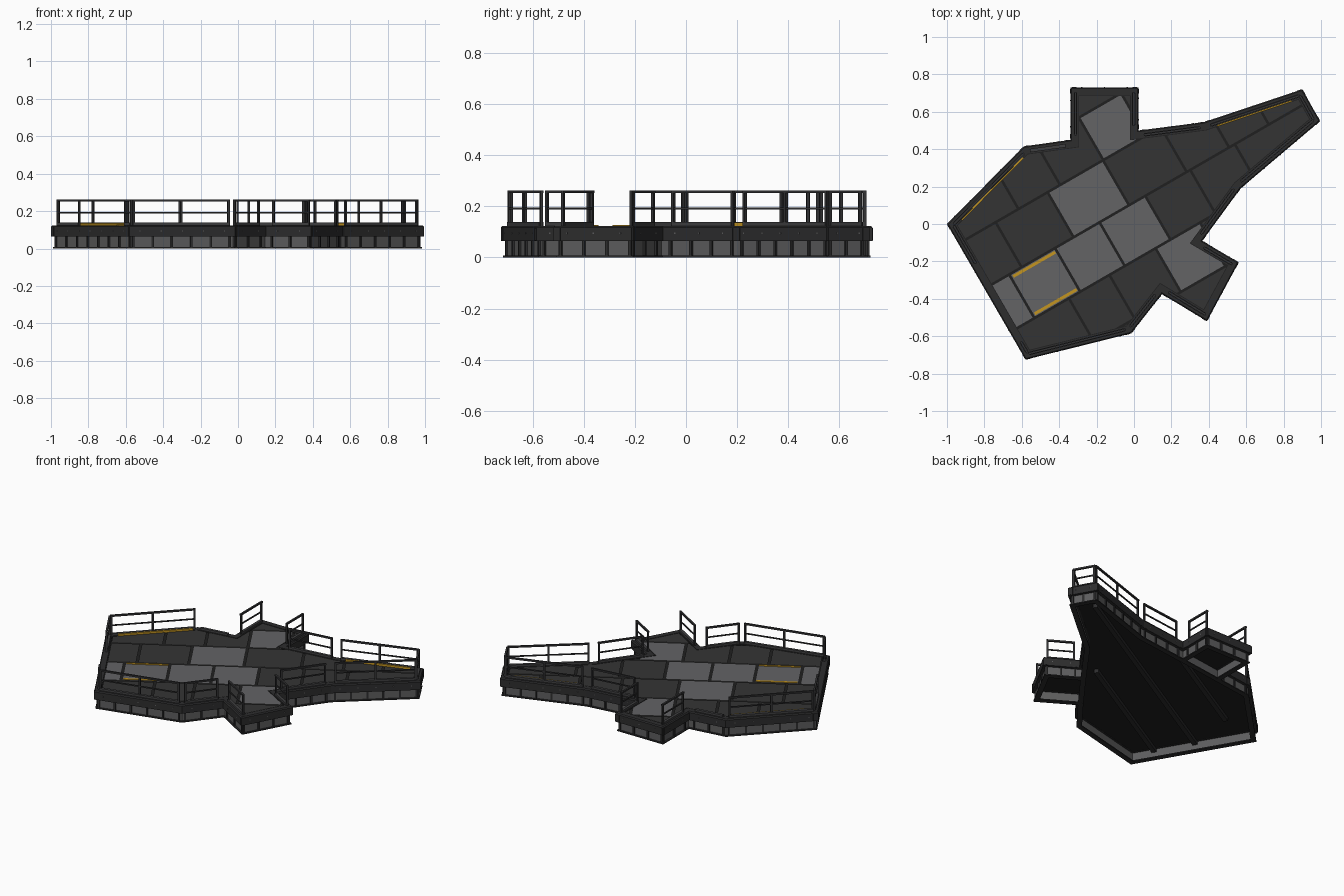
import bpy, bmesh, math
from mathutils import Vector

if "Cube" in bpy.data.objects:
    bpy.data.objects.remove(bpy.data.objects["Cube"])

# ---------- colours ----------
def mat(name, r, g, b):
    m = bpy.data.materials.new(name)
    m.diffuse_color = (r, g, b, 1)
    m.use_nodes = True
    m.node_tree.nodes["Principled BSDF"].inputs["Base Color"].default_value = m.diffuse_color
    return m

DARK = mat("dark_panel", .034, .034, .034)
LIGHT = mat("light_panel", .125, .125, .13)
FRAME = mat("frame_charcoal", .026, .026, .027)
SEAM = mat("seam_black", .014, .014, .014)
WALL = mat("wall_grey", .11, .11, .112)
CURB = mat("curb_grey", .05, .05, .052)
RAIL = mat("rail_grey", .032, .032, .034)
YELLOW = mat("warning_yellow", .55, .30, .015)

# ---------- platform outline, clockwise seen from above ----------
OUT = [Vector(p) for p in [
    (-1, 0), (-.59, .415), (-.34, .45), (-.34, .73), (.025, .73), (.025, .50),
    (.375, .545), (.90, .72), (.995, .55), (.57, .19), (.365, -.09),
    (.56, -.205), (.39, -.52), (.15, -.375), (-.015, -.585), (-.58, -.725)]]
N = len(OUT)
U, V = Vector((math.cos(math.pi / 6), .5)), Vector((-.5, math.cos(math.pi / 6)))

def inward(i):
    d = (OUT[(i + 1) % N] - OUT[i]).normalized()
    return Vector((d.y, -d.x))

def inset(t):
    pts = []
    for i in range(N):
        a, b = inward(i - 1 if i else N - 1), inward(i)
        pts.append(OUT[i] + (a + b) * (t / (1 + a.dot(b))))
    return pts

def finish(bm, name, material, recalc=True):
    if recalc:
        bmesh.ops.recalc_face_normals(bm, faces=bm.faces)
    me = bpy.data.meshes.new(name)
    bm.to_mesh(me)
    bm.free()
    me.materials.append(material)
    ob = bpy.data.objects.new(name, me)
    bpy.context.collection.objects.link(ob)
    return ob

def ring(name, profile, material):
    """Sweep a closed (inset, z) profile round the outline."""
    bm = bmesh.new()
    loops = [[bm.verts.new((p.x, p.y, z)) for p in inset(t)] for t, z in profile]
    for k in range(len(loops)):
        a, b = loops[k], loops[(k + 1) % len(loops)]
        for i in range(N):
            j = (i + 1) % N
            bm.faces.new((a[i], a[j], b[j], b[i]))
    return finish(bm, name, material)

def bar(bm, a, b, w, z0, z1):
    """Box along a-b of width w, from z0 to z1."""
    d = (b - a).normalized()
    n = Vector((-d.y, d.x)) * (w / 2)
    c = [a - n, b - n, b + n, a + n]
    lo = [bm.verts.new((p.x, p.y, z0)) for p in c]
    hi = [bm.verts.new((p.x, p.y, z1)) for p in c]
    bm.faces.new(lo[::-1])
    bm.faces.new(hi)
    for i in range(4):
        j = (i + 1) % 4
        bm.faces.new((lo[i], lo[j], hi[j], hi[i]))

def sheet(name, z, t, material, up=True, cell=None):
    """Flat sheet of the inset outline, optionally clipped to a (u0,u1,v0,v1) cell."""
    bm = bmesh.new()
    bm.faces.new([bm.verts.new((p.x, p.y, z)) for p in inset(t)])
    bmesh.ops.triangulate(bm, faces=bm.faces)
    if cell:
        u0, u1, v0, v1 = cell
        for axis, lim, s in ((U, u0, -1), (U, u1, 1), (V, v0, -1), (V, v1, 1)):
            bmesh.ops.bisect_plane(bm, geom=bm.verts[:] + bm.edges[:] + bm.faces[:], dist=1e-5,
                                   plane_co=(axis * lim).to_3d(), plane_no=(axis * s).to_3d(),
                                   clear_outer=True)
    if not bm.faces:
        bm.free()
        return
    bm.normal_update()
    for f in bm.faces:
        if (f.normal.z > 0) != up:
            f.normal_flip()
    finish(bm, name, material, False)

# ---------- frame, skirt wall and base flange ----------
ring("rim_frame", [(0, .065), (0, .117), (.006, .124), (.042, .124), (.042, .065)], FRAME)
ring("skirt_wall", [(.02, .004), (.02, .067), (.03, .067), (.03, .004)], WALL)
ring("base_flange", [(.008, 0), (.008, .007), (.042, .007), (.042, 0)], FRAME)
sheet("deck_bed", .119, .03, SEAM)
sheet("deck_underside", .066, .03, SEAM, up=False)

# ---------- deck panels: rows across v, cuts along u, light columns ----------
ROWS = [
    (-.95, -.44, [-1.3, -.33, -.1, 1.3], []),
    (-.44, -.17, [-1.3, -.50, -.25, .035, .31, 1.3], [3]),
    (-.17, .10, [-1.3, -.713, -.43, -.155, .127, .405, .68, 1.3], [0, 1, 2, 3]),
    (.10, .378, [-1.3, -.636, -.315, .027, .383, .645, .89, 1.3], [2]),
    (.378, .64, [-1.3, -.495, -.238, .029, .29, 1.3], [3]),
    (.64, .95, [-1.3, 1.3], [])]
G = .007
for r, (v0, v1, cuts, light) in enumerate(ROWS):
    for k in range(len(cuts) - 1):
        sheet(f"deck_panel_{r}_{k}", .1235, .046, LIGHT if k in light else DARK,
              cell=(cuts[k] + G, cuts[k + 1] - G, v0 + G, v1 - G))

# ---------- edge parts: curbs, rails, wall posts, bolts ----------
NO_RAIL = {1, 3, 11}          # plain edge and the two docking edges
NO_CURB = {3, 11}
curbs, rails, posts, bolts = (bmesh.new() for _ in range(4))

def railing(a, b):
    n = max(1, round((b - a).length / .27))
    d = (b - a).normalized() * .006
    for k in range(n + 1):
        p = a.lerp(b, k / n)
        bar(rails, p - d, p + d, .011, .122, .262)
    bar(rails, a - d, b + d, .012, .252, .263)
    bar(rails, a, b, .007, .188, .196)

for i in range(N):
    a, b, n = OUT[i], OUT[(i + 1) % N], inward(i)
    L = (b - a).length
    d = (b - a) / L
    spans = [(.03, L - .03)]
    if i == N - 1:            # gangway opening in the stern edge
        spans = [(.03, .09), (L - .255, L - .03)]
    for s, e in spans:
        p, q = a + d * s + n * .027, a + d * e + n * .027
        if i not in NO_CURB:
            bar(curbs, p, q, .018, .122, .138)
        if i not in NO_RAIL:
            railing(p, q)
    m = max(2, round(L / .12))
    for k in range(m + 1):    # skirt wall posts
        c = a + d * (.025 + (L - .05) * k / m) + n * .019
        bar(posts, c - d * .006, c + d * .006, .014, .004, .066)
    for k in range(m):        # small bolts on the rim face
        c = a + d * (L * (k + .5) / m) + n * .0005
        bar(bolts, c - d * .003, c + d * .003, .004, .091, .097)
    # rim seam cover near each corner
    for s in (.02, L - .02):
        c = a + d * s + n * .001
        bar(posts, c - d * .012, c + d * .012, .005, .067, .116)
finish(curbs, "edge_curbs", CURB)
finish(rails, "guard_rails", RAIL)
finish(posts, "wall_posts", FRAME)
finish(bolts, "rim_bolts", WALL)

# ---------- underside beams and walls across the two bay necks ----------
beams = bmesh.new()
for v, u0, u1 in ((-.17, -.83, .22), (.10, -.83, .98), (.378, -.62, .20)):
    bar(beams, U * u0 + V * v, U * u1 + V * v, .03, .04, .067)
finish(beams, "underside_beams", FRAME)
walls, flanges = bmesh.new(), bmesh.new()
for i, j in ((10, 13), (2, 5)):
    a, b = inset(.025)[i], inset(.025)[j]
    bar(walls, a, b, .01, .004, .067)
    bar(flanges, a, b, .034, .0005, .0065)
finish(walls, "neck_walls", WALL)
finish(flanges, "neck_flanges", FRAME)

# ---------- yellow warning stripes ----------
st = bmesh.new()
for v in (.08, -.15):
    bar(st, U * -.70 + V * v, U * -.44 + V * v, .016, .122, .127)
for i, s, e in ((0, .07, .54), (6, .06, .48)):
    a, n = OUT[i], inward(i)
    d = (OUT[i + 1] - a).normalized()
    bar(st, a + d * s + n * .041, a + d * e + n * .041, .008, .122, .136)
finish(st, "warning_stripes", YELLOW)
